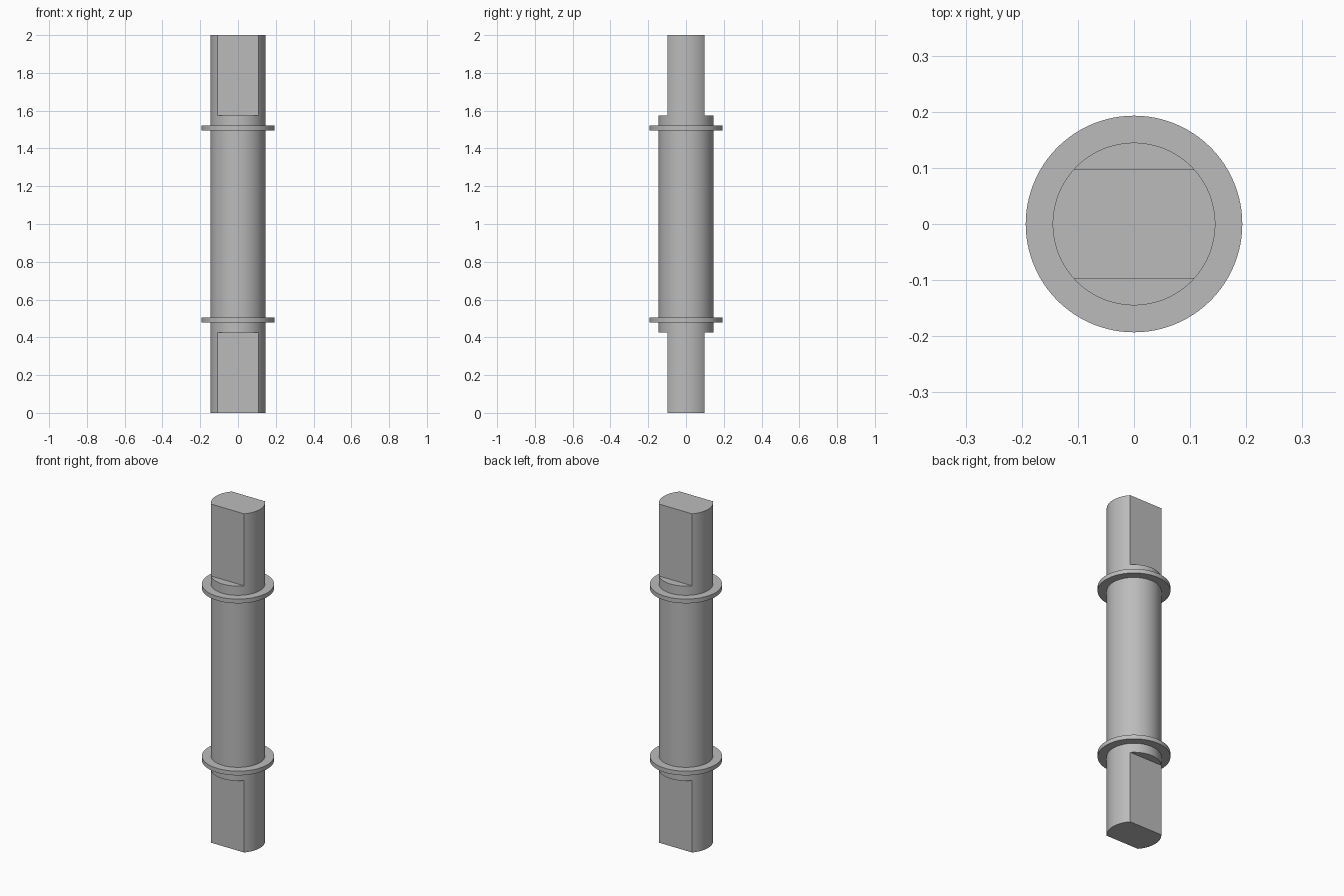
import bpy
import math

default = bpy.data.objects.get("Cube")
if default:
    bpy.data.objects.remove(default, do_unlink=True)

HEIGHT = 2.0
SHAFT_R = 0.145
COLLAR_R = 0.193
FLAT_Y = 0.097       # distance from the axis to each milled flat
FLAT_LEN = 0.425     # length of the flats at each end
COLLAR_Z, COLLAR_T = 0.492, 0.025

steel = bpy.data.materials.new("grey steel")
steel.use_nodes = True
grey = (0.5, 0.5, 0.5, 1)
steel.diffuse_color = grey
steel.node_tree.nodes["Principled BSDF"].inputs["Base Color"].default_value = grey


def cylinder(name, radius, depth, z):
    bpy.ops.mesh.primitive_cylinder_add(vertices=96, radius=radius, depth=depth, location=(0, 0, z))
    obj = bpy.context.object
    obj.name = name
    obj.data.materials.append(steel)
    return obj


def smooth(obj):
    bpy.ops.object.select_all(action="DESELECT")
    obj.select_set(True)
    bpy.context.view_layer.objects.active = obj
    bpy.ops.object.shade_smooth_by_angle(angle=math.radians(30))


# Round shaft with two parallel flats milled on each end
shaft = cylinder("shaft", SHAFT_R, HEIGHT, HEIGHT / 2)
for z in (FLAT_LEN - 0.5, HEIGHT - FLAT_LEN + 0.5):
    for side in (-1, 1):
        bpy.ops.mesh.primitive_cube_add(size=1, location=(0, side * (FLAT_Y + 0.5), z))
        cutter = bpy.context.object
        cutter.hide_render = True
        bpy.context.view_layer.objects.active = shaft
        cut = shaft.modifiers.new("flat", "BOOLEAN")
        cut.operation = "DIFFERENCE"
        cut.solver = "EXACT"
        cut.object = cutter
        bpy.ops.object.modifier_apply(modifier=cut.name)
        bpy.data.objects.remove(cutter, do_unlink=True)
smooth(shaft)

# Thin retaining collars
for name, z in (("lower_collar", COLLAR_Z), ("upper_collar", HEIGHT - COLLAR_Z)):
    smooth(cylinder(name, COLLAR_R, COLLAR_T, z))
